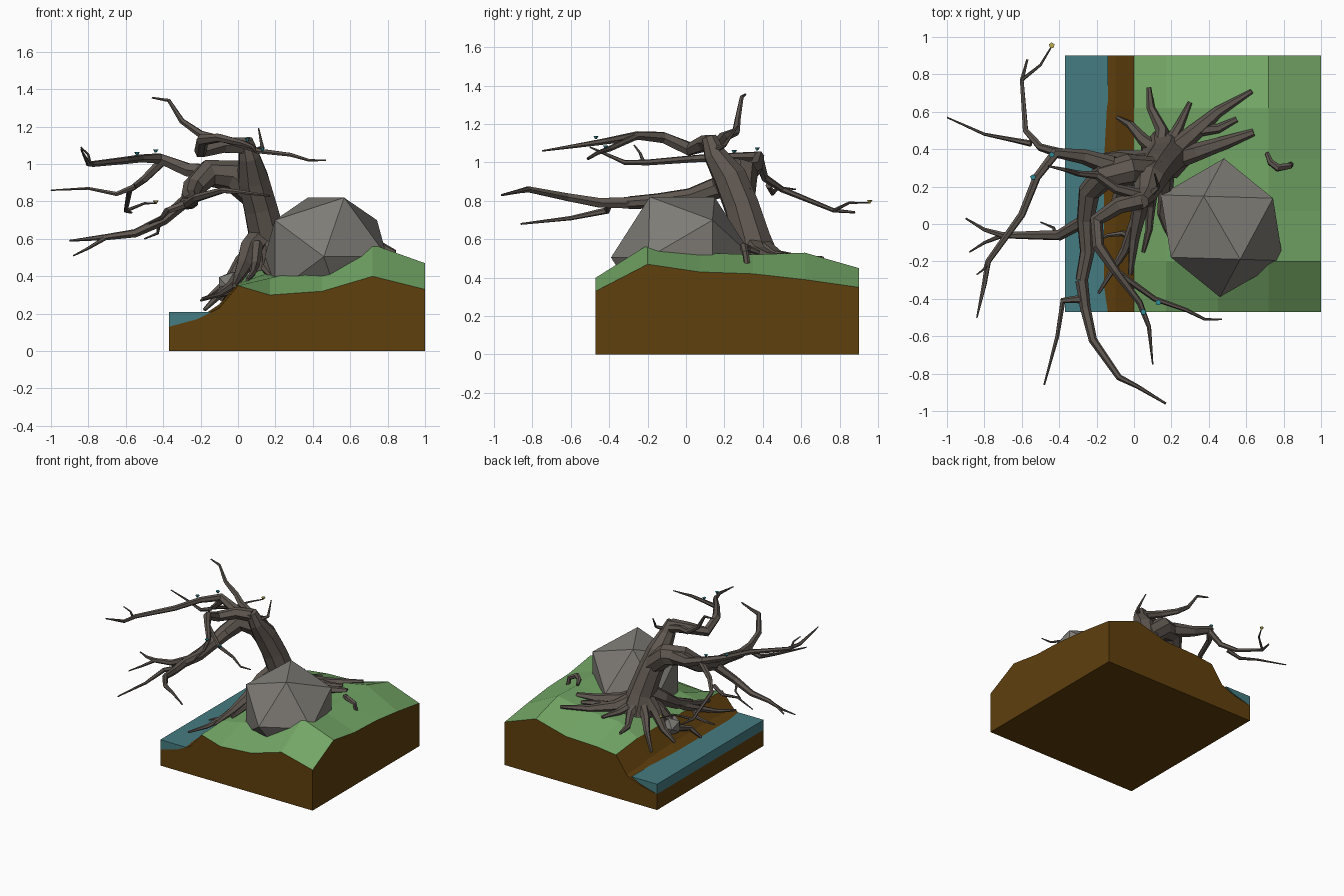
import bpy, bmesh, math
from mathutils import Vector, Matrix


def material(name, rgb):
    m = bpy.data.materials.new(name)
    m.diffuse_color = (*rgb, 1)
    return m


SOIL = material("soil", (.115, .05, .004))
GRASS = material("grass", (.17, .38, .13))
WATER = material("water", (.06, .2, .22))
STONE = material("stone", (.21, .2, .18))
BARK = material("bark", (.115, .095, .08))
TEAL = material("teal_leaf", (.03, .25, .3))
YELLOW = material("yellow_leaf", (.5, .42, .08))


def finish(name, bm, *mats):
    bmesh.ops.recalc_face_normals(bm, faces=bm.faces)
    me = bpy.data.meshes.new(name)
    bm.to_mesh(me)
    bm.free()
    ob = bpy.data.objects.new(name, me)
    bpy.context.collection.objects.link(ob)
    for m in mats:
        me.materials.append(m)
    return ob


# Ground block: coarse height grid with a skirt down to z = 0
XS = (-.37, -.22, -.1, 0, .17, .45, .72, 1)
YS = (-.47, -.2, .07, .35, .62, .9)
HEIGHTS = (
    (.13, .17, .23, .35, .30, .32, .40, .33),
    (.13, .17, .25, .36, .39, .46, .57, .47),
    (.13, .17, .25, .37, .42, .46, .53, .43),
    (.13, .17, .25, .38, .46, .47, .52, .42),
    (.13, .16, .24, .38, .47, .48, .53, .39),
    (.13, .16, .21, .35, .37, .38, .45, .35))
bm = bmesh.new()
grid = [[bm.verts.new((x, y, z)) for x, z in zip(XS, row)] for y, row in zip(YS, HEIGHTS)]
for j in range(len(YS) - 1):
    for i in range(len(XS) - 1):
        f = bm.faces.new((grid[j][i], grid[j][i + 1], grid[j + 1][i + 1], grid[j + 1][i]))
        f.material_index = 1 if XS[i] >= 0 else 0
skirt = bmesh.ops.extrude_edge_only(bm, edges=[e for e in bm.edges if e.is_boundary])["geom"]
for g in skirt:
    if isinstance(g, bmesh.types.BMVert):
        g.co.z = 0
    elif isinstance(g, bmesh.types.BMFace):
        g.material_index = 0
bottom = bmesh.ops.holes_fill(bm, edges=[e for e in bm.edges if e.is_boundary], sides=0)
for f in bottom["faces"]:
    f.material_index = 0
finish("ground", bm, SOIL, GRASS)

# Water strip filling the low edge
bm = bmesh.new()
face = bm.faces.new([bm.verts.new((x, -.47, z)) for x, z in
                     ((-.37, .13), (-.22, .17), (-.14, .21), (-.37, .21))])
ext = bmesh.ops.extrude_face_region(bm, geom=[face])["geom"]
bmesh.ops.translate(bm, vec=(0, 1.37, 0), verts=[g for g in ext if isinstance(g, bmesh.types.BMVert)])
if face.is_valid and len(bm.faces) < 6:
    bm.faces.new(face.verts)
finish("water", bm, WATER)


# Rocks: icosahedra lying with an edge on top
def rock(name, centre, edge, turn):
    bm = bmesh.new()
    phi = (1 + 5 ** .5) / 2
    for a in (-1, 1):
        for b in (-phi, phi):
            for co in ((0, a, b), (a, b, 0), (b, 0, a)):
                bm.verts.new(Vector(co) * edge / 2)
    bmesh.ops.convex_hull(bm, input=bm.verts)
    bm.transform(Matrix.Translation(centre) @ Matrix.Rotation(turn, 4, 'Z'))
    finish(name, bm, STONE)


rock("boulder", (.47, -.02, .505), .39, math.radians(30))
rock("cliff_rock", (-.03, .24, .35), .09, math.radians(10))


# Tree parts: faceted tapering tubes, many splines per object
def tubes(name, paths, sides_level):
    cu = bpy.data.curves.new(name, 'CURVE')
    cu.dimensions = '3D'
    cu.bevel_depth = 1
    cu.bevel_resolution = sides_level
    cu.use_fill_caps = True
    for radii, pts in paths:
        sp = cu.splines.new('POLY')
        sp.points.add(len(pts) - 1)
        sp.use_smooth = False
        n = len(pts) - 1
        for i, (p, c) in enumerate(zip(sp.points, pts)):
            p.co = (*c, 1)
            p.radius = radii[i] if len(radii) > 2 else radii[0] + (radii[1] - radii[0]) * i / n
    tmp = bpy.data.objects.new(name, cu)
    bpy.context.collection.objects.link(tmp)
    me = bpy.data.meshes.new_from_object(tmp.evaluated_get(bpy.context.evaluated_depsgraph_get()))
    bpy.data.objects.remove(tmp)
    me.materials.clear()
    me.materials.append(BARK)
    me.shade_flat()
    me.name = name
    bpy.context.collection.objects.link(bpy.data.objects.new(name, me))


# Leaning trunk and the heavy limb arching over the water
tubes("trunk", [
    ((.14, .105, .095, .09, .06, .04),
     [(.17, .37, .45), (.16, .34, .6), (.12, .29, .77), (.08, .23, .92), (.06, .15, 1.04), (.04, .12, 1.13)]),
    ((.08, .085, .075, .06, .047, .04, .034),
     [(.11, .28, .82), (-.03, .29, .94), (-.16, .26, .95), (-.24, .17, .87), (-.26, .02, .82),
      (-.25, -.15, .8), (-.28, -.3, .79)]),
], 2)

tubes("lower_branches", [
    ((.034, .006), [(-.28, -.3, .79), (-.26, -.45, .79), (-.22, -.62, .82), (-.08, -.82, .86), (.02, -.87, .85), (.17, -.96, .83)]),
    ((.024, .005), [(-.27, -.4, .79), (-.38, -.41, .75), (-.41, -.6, .71), (-.48, -.86, .68)]),
    ((.035, .005), [(-.26, .02, .82), (-.4, -.06, .7), (-.55, -.06, .63), (-.7, -.06, .61), (-.8, -.03, .6), (-.9, .03, .59)]),
    ((.013, .004), [(-.7, -.06, .61), (-.8, -.1, .55), (-.88, -.15, .51)]),
    ((.012, .004), [(-.42, -.06, .69), (-.43, -.02, .63), (-.5, .01, .6)]),
], 1)

tubes("side_branches", [
    ((.055, .04, .03, .022, .02, .016, .013, .004),
     [(-.12, .31, .95), (-.27, .36, .97), (-.42, .38, 1.03), (-.52, .25, 1.03), (-.6, .05, 1.02),
      (-.78, -.2, 1.0), (-.8, -.32, 1.0), (-.84, -.5, 1.08)]),
    ((.026, .006), [(-.4, .38, 1.02), (-.5, .41, .92), (-.58, .5, .86), (-.6, .77, .75), (-.57, .88, .74)]),
    ((.01, .004), [(-.6, .77, .75), (-.5, .85, .79), (-.44, .95, .79)]),
    ((.017, .004), [(-.55, .43, .88), (-.65, .45, .84), (-.8, .48, .87), (-1, .57, .86)]),
    ((.01, .004), [(-.79, -.22, 1.0), (-.8, -.24, 1.05), (-.84, -.27, 1.09)]),
], 1)

tubes("crown_branches", [
    ((.032, .005), [(.05, .15, 1.08), (-.1, .19, 1.13), (-.2, .26, 1.16), (-.3, .27, 1.23), (-.37, .29, 1.34), (-.46, .31, 1.355)]),
    ((.05, .045, .038, .032, .024, .017, .012, .004),
     [(.04, .13, 1.1), (-.08, .1, 1.1), (-.2, .02, 1.07), (-.19, -.12, 1.13), (-.1, -.25, 1.14),
      (.03, -.42, 1.11), (.08, -.55, 1.09), (.1, -.75, 1.06)]),
    ((.018, .004), [(-.1, -.25, 1.14), (.11, -.4, 1.07), (.28, -.46, 1.05), (.38, -.51, 1.02), (.47, -.51, 1.02)]),
    ((.018, .004), [(.07, .14, 1.06), (.13, .2, 1.09), (.11, .27, 1.19)]),
], 1)

# Roots gripping the bank and hanging over the cliff
tubes("bank_roots", [
    ((.065, .013), [(.17, .36, .57), (.3, .47, .5), (.45, .6, .49), (.63, .71, .5)]),
    ((.065, .02), [(.18, .34, .57), (.32, .38, .52), (.5, .44, .5), (.64, .49, .51)]),
    ((.035, .015), [(.34, .5, .5), (.45, .51, .5), (.55, .56, .5)]),
    ((.045, .012), [(.14, .38, .56), (.15, .5, .49), (.09, .62, .45), (.08, .73, .44)]),
    ((.04, .012), [(.16, .38, .55), (.24, .52, .49), (.3, .65, .48)]),
    ((.05, .015), [(.17, .3, .58), (.17, .18, .49), (.15, .06, .44), (.19, -.07, .39)]),
], 1)
tubes("cliff_roots", [
    ((.075, .012), [(.14, .33, .62), (.06, .22, .54), (.03, .08, .45), (0, -.08, .39), (-.02, -.27, .35)]),
    ((.04, .008), [(.05, .2, .53), (.01, .02, .41), (-.05, -.14, .34), (-.11, -.24, .3), (-.19, -.37, .28)]),
    ((.06, .01), [(.13, .35, .6), (.03, .35, .49), (-.06, .37, .37), (-.16, .37, .29)]),
    ((.05, .01), [(.13, .34, .58), (.02, .29, .48), (-.07, .22, .33), (-.11, .1, .29), (-.18, .06, .22)]),
    ((.045, .01), [(.14, .38, .57), (.05, .45, .47), (-.02, .53, .4), (-.09, .57, .27)]),
    ((.035, .01), [(.1, .22, .57), (.09, .1, .46), (.08, -.03, .42), (.05, -.15, .38)]),
    ((.02, .006), [(0, -.08, .39), (-.06, -.05, .31), (-.14, -.06, .29), (-.2, -.09, .27)]),
], 1)

# Small curled stick poking from the grass behind the boulder
tubes("curled_stick", [
    ((.015, .018, .022, .018, .012),
     [(.84, .32, .46), (.83, .31, .53), (.77, .3, .56), (.73, .33, .55), (.71, .38, .53)]),
], 1)


# Tiny leaf buds
def bud(name, tip, mat):
    bm = bmesh.new()
    bmesh.ops.create_cone(bm, cap_ends=True, segments=5, radius1=.004, radius2=.016, depth=.018)
    bm.transform(Matrix.Translation(tip))
    finish(name, bm, mat)


for k, tip in enumerate(((-.54, .25, 1.055), (-.44, .37, 1.07), (.05, -.47, 1.13), (.13, -.42, 1.08))):
    bud(f"leaf_bud_{k + 1}", tip, TEAL)
bud("pale_bud", (-.44, .955, .795), YELLOW)
